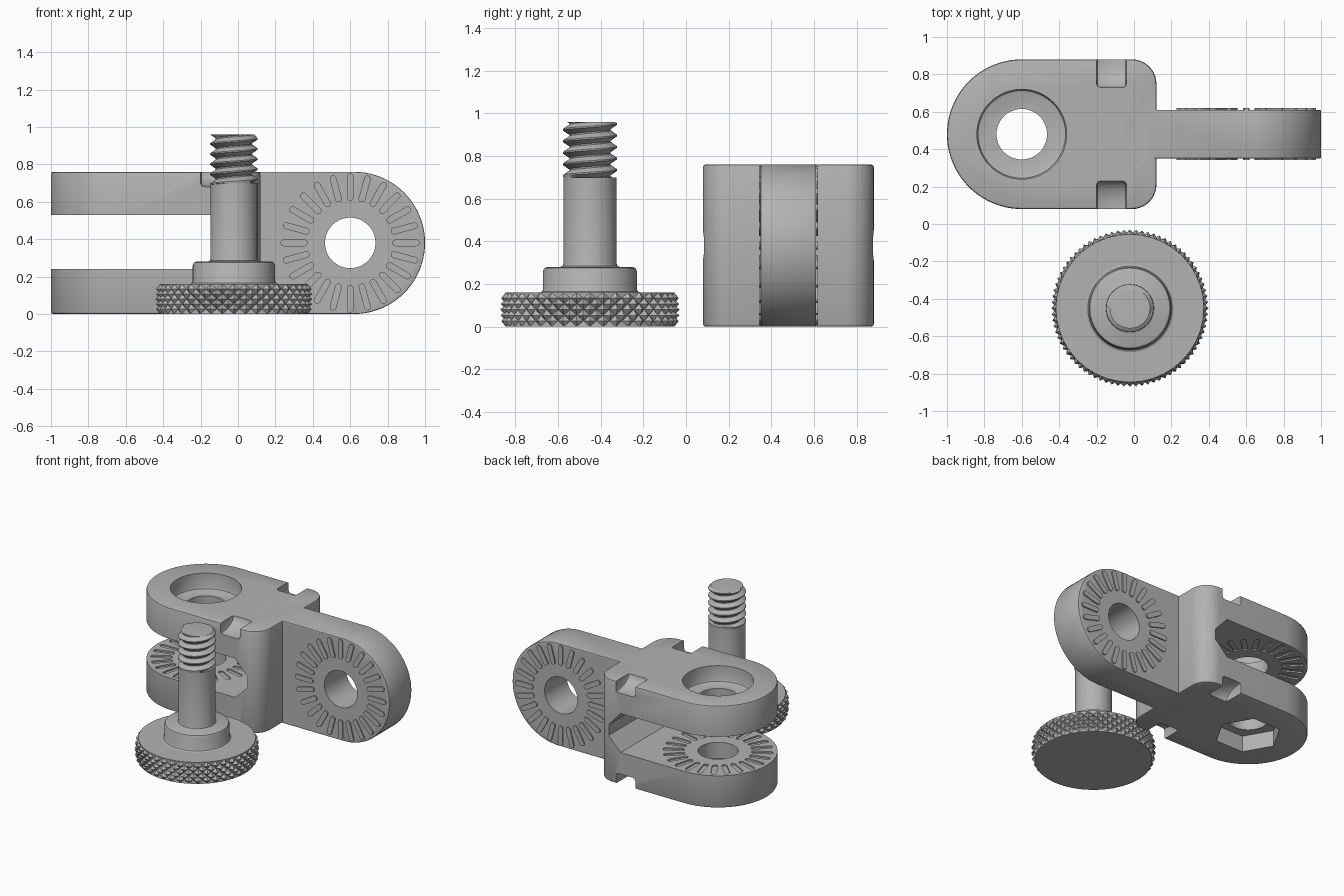
import bpy, bmesh
from math import sin, cos, pi, radians

cube = bpy.data.objects.get("Cube")
if cube:
    bpy.data.objects.remove(cube, do_unlink=True)

grey = bpy.data.materials.new("plain_grey")
grey.use_nodes = True
GREY = (0.45, 0.45, 0.45, 1)
grey.diffuse_color = GREY
grey.node_tree.nodes["Principled BSDF"].inputs["Base Color"].default_value = GREY


def finish(name, bm):
    bmesh.ops.recalc_face_normals(bm, faces=bm.faces)
    mesh = bpy.data.meshes.new(name)
    bm.to_mesh(mesh)
    bm.free()
    mesh.materials.append(grey)
    obj = bpy.data.objects.new(name, mesh)
    bpy.context.collection.objects.link(obj)
    return obj


def arc(cx, cy, r, start, end, n, r2=None):
    angles = [radians(start + (end - start) * i / n) for i in range(n + 1)]
    return [(cx + r * cos(a), cy + (r2 or r) * sin(a)) for a in angles]


def circle(cx, cy, r, n=64, r2=None):
    return arc(cx, cy, r, 0, 360, n, r2)[:-1]


def prism(name, loops, axis, lo, hi, bevel=0):
    """Extrude closed 2D outlines along an axis."""
    place = {"x": lambda u, v, w: (w, u, v),
             "y": lambda u, v, w: (u, w, v),
             "z": lambda u, v, w: (u, v, w)}[axis]
    bm = bmesh.new()
    for loop in loops:
        a = [bm.verts.new(place(u, v, lo)) for u, v in loop]
        b = [bm.verts.new(place(u, v, hi)) for u, v in loop]
        bm.faces.new(a)
        bm.faces.new(b)
        for i in range(len(loop)):
            j = (i + 1) % len(loop)
            bm.faces.new((a[i], a[j], b[j], b[i]))
    obj = finish(name, bm)
    if bevel:
        mod = obj.modifiers.new("edge_round", "BEVEL")
        mod.width, mod.segments = bevel, 2
        mod.limit_method, mod.angle_limit = "ANGLE", radians(40)
    return obj


def combine(obj, steps):
    """Run boolean steps, keep the result and drop the helpers."""
    for helper, operation in steps:
        helper.hide_render = True
        mod = obj.modifiers.new(helper.name, "BOOLEAN")
        mod.operation, mod.solver, mod.object = operation, "EXACT", helper
    bpy.context.view_layer.update()
    graph = bpy.context.evaluated_depsgraph_get()
    mesh = bpy.data.meshes.new_from_object(obj.evaluated_get(graph))
    obj.modifiers.clear()
    obj.data = mesh
    mesh.materials.clear()
    mesh.materials.append(grey)
    mesh.polygons.foreach_set("material_index", [0] * len(mesh.polygons))
    for helper, _ in steps:
        bpy.data.objects.remove(helper, do_unlink=True)


def smooth(obj, angle=30):
    bpy.ops.object.select_all(action="DESELECT")
    obj.select_set(True)
    bpy.context.view_layer.objects.active = obj
    bpy.ops.object.shade_smooth_by_angle(angle=radians(angle))


def ray_ring(cx, cy, count=24):
    """Ring of round-ended radial bars."""
    bar = arc(0.355, 0, 0.018, -90, 90, 6) + arc(0.243, 0, 0.018, 90, 270, 6)
    ring = []
    for k in range(count):
        c, s = cos(2 * pi * k / count), sin(2 * pi * k / count)
        ring.append([(cx + u * c - v * s, cy + u * s + v * c) for u, v in bar])
    return ring


# Bracket: forked body with a perpendicular tongue
H, MID, EYE = 0.76, 0.48, 0.6
body = arc(-EYE, MID, 0.4, 90, 270, 40)
body += arc(-0.01, 0.21, 0.13, -90, 0, 10) + arc(-0.01, 0.75, 0.13, 0, 90, 10)
bracket = prism("bracket", [body], "z", 0, H, 0.012)

tongue = prism("tongue", [[(0.05, 0)] + arc(0.62, H / 2, H / 2, -90, 90, 40) + [(0.05, H)]],
               "y", 0.35, 0.61, 0.006)
ribs = prism("tongue_ribs", ray_ring(EYE, H / 2), "y", 0.341, 0.619)
tongue_hole = prism("tongue_hole", [circle(EYE, H / 2, 0.135)], "y", 0.2, 0.8)

# Fork gap with a sloped inner end, and shallow grooves on both inner faces
gap = prism("fork_gap", [[(-1.2, 0.24), (-0.08, 0.24), (0.02, 0.34), (0.02, 0.42),
                          (-0.08, 0.53), (-1.2, 0.53)]], "y", -0.1, 1.1)
grooves = prism("fork_grooves", ray_ring(-EYE, MID), "z", 0.23, 0.54)

# Bolt hole, round recess above, six-sided recess below, strap notches on the edges
bolt_hole = prism("bolt_hole", [circle(-EYE, MID, 0.135)], "z", -0.1, 0.9)
recess = prism("round_recess", [circle(-EYE, MID, 0.24)], "z", 0.64, 0.9, 0.02)
nut_recess = prism("nut_recess", [circle(-EYE, MID, 0.225, 6)], "z", -0.1, 0.12)
notches = prism("strap_notches", [circle(y, z, 0.15, 32, 0.08)
                                  for y in (0.08, 0.88) for z in (0, H)], "x", -0.2, -0.04, 0.02)
combine(bracket, [(tongue, "UNION"), (ribs, "UNION")]
        + [(c, "DIFFERENCE") for c in (tongue_hole, gap, grooves, bolt_hole,
                                       recess, nut_recess, notches)])
smooth(bracket)

# Thumb screw position
SX, SY = -0.022, -0.45


def polar(bm, r, a, z):
    return bm.verts.new((SX + r * cos(a), SY + r * sin(a), z))


# Knurled wheel: grid of alternating peaks and valleys, split along the valleys
COLS, ROWS, WHEEL_H = 80, 6, 0.16
bm = bmesh.new()
grid = []
for k in range(ROWS + 1):
    row = []
    for i in range(COLS):
        end = k in (0, ROWS)
        peak = (i + k) % 2
        r = 0.395 if end else (0.42 if peak else 0.392)
        if k in (1, ROWS - 1) and peak:
            r = 0.416
        row.append(polar(bm, r, 2 * pi * i / COLS, WHEEL_H * k / ROWS))
    grid.append(row)
bm.faces.new(grid[0])
bm.faces.new(grid[-1])
for k in range(ROWS):
    for i in range(COLS):
        j = (i + 1) % COLS
        a, b, c, d = grid[k][i], grid[k][j], grid[k + 1][j], grid[k + 1][i]
        if (i + k) % 2 == 0:
            tris = ((a, b, c), (a, c, d))
        else:
            tris = ((a, b, d), (b, c, d))
        for tri in tris:
            bm.faces.new(tri)
finish("knurled_wheel", bm)

# Collar and plain shaft, turned from one profile
profile = [(0.235, 0.15), (0.235, 0.16), (0.225, 0.165), (0.22, 0.175), (0.22, 0.26),
           (0.214, 0.274), (0.2, 0.28), (0.14, 0.28), (0.128, 0.285), (0.125, 0.295),
           (0.125, 0.7)]
SEG = 64
bm = bmesh.new()
rings = [[polar(bm, r, 2 * pi * i / SEG, z) for i in range(SEG)] for r, z in profile]
bm.faces.new(rings[0])
bm.faces.new(rings[-1])
for low, high in zip(rings, rings[1:]):
    for i in range(SEG):
        j = (i + 1) % SEG
        bm.faces.new((low[i], low[j], high[j], high[i]))
smooth(finish("collar_and_shaft", bm))

# Screw thread: a V profile climbing round the shaft, trimmed at both ends
PITCH, BOTTOM, TOP, ROOT, CREST = 0.054, 0.69, 0.96, 0.097, 0.127
STEPS = [(0, ROOT), (0.12, ROOT), (0.5, CREST), (0.62, CREST)]
SEG = 48
bm = bmesh.new()
columns = []
for i in range(SEG + 1):
    column = []
    for turn in range(-2, 7):
        for part, r in STEPS:
            z = BOTTOM + PITCH * (turn + part + i / SEG)
            if z <= BOTTOM:
                z, r = BOTTOM, 0.12
            elif z >= TOP:
                z, r = TOP, 0.108
            column.append(polar(bm, r, 2 * pi * i / SEG, z))
    columns.append(column)
for left, right in zip(columns, columns[1:]):
    for k in range(len(left) - 1):
        bm.faces.new((left[k], right[k], right[k + 1], left[k + 1]))
bmesh.ops.remove_doubles(bm, verts=bm.verts, dist=0.0002)
bmesh.ops.holes_fill(bm, edges=[e for e in bm.edges if e.is_boundary], sides=0)
smooth(finish("screw_thread", bm))
